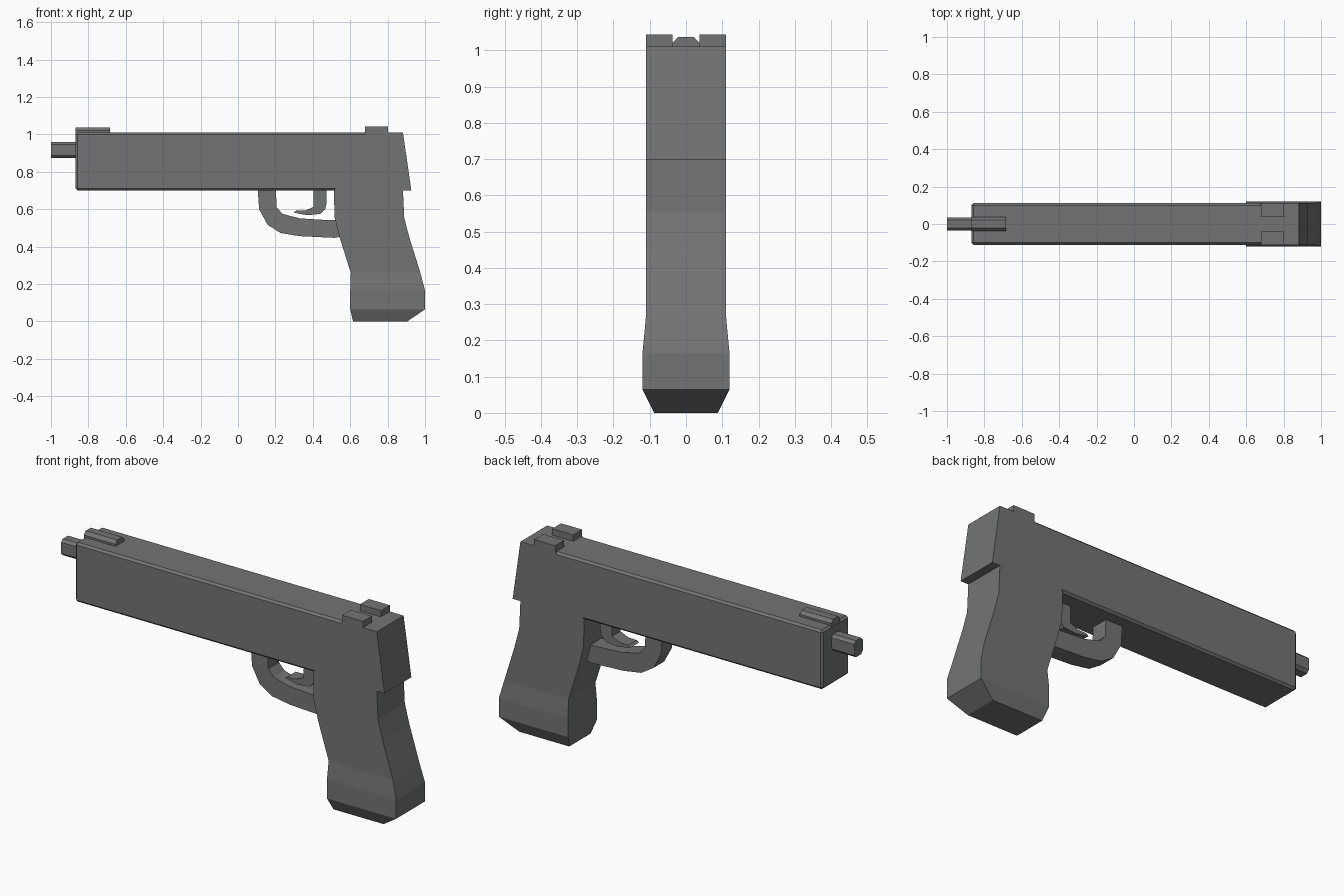
import bpy, bmesh

if "Cube" in bpy.data.objects:
    bpy.data.objects.remove(bpy.data.objects["Cube"])

# Dark gunmetal finish
dark = bpy.data.materials.new("dark_metal")
dark.diffuse_color = (0.17, 0.174, 0.172, 1)
dark.use_nodes = True
dark.node_tree.nodes["Principled BSDF"].inputs["Base Color"].default_value = dark.diffuse_color


def finish(name, bm):
    bmesh.ops.recalc_face_normals(bm, faces=bm.faces)
    mesh = bpy.data.meshes.new(name)
    bm.to_mesh(mesh)
    bm.free()
    mesh.materials.append(dark)
    obj = bpy.data.objects.new(name, mesh)
    bpy.context.collection.objects.link(obj)
    return obj


def loft(name, rings):
    """Closed solid through rings of equal point count."""
    bm = bmesh.new()
    rings = [[bm.verts.new(p) for p in ring] for ring in rings]
    n = len(rings[0])
    for low, high in zip(rings, rings[1:]):
        for i in range(n):
            j = (i + 1) % n
            bm.faces.new((low[i], low[j], high[j], high[i]))
    bm.faces.new(rings[0])
    bm.faces.new(rings[-1])
    return finish(name, bm)


def extrude_profile(name, points, w):
    """Side-view (x, z) outline extruded symmetrically along y."""
    return loft(name, [[(x, y, z) for x, z in points] for y in (-w, w)])


def box(name, x, y, z, bevel=0.0, keep=None):
    """Box from (min, max) ranges, with chamfers on the chosen edges."""
    bm = bmesh.new()
    bmesh.ops.create_cube(bm, size=1)
    for v in bm.verts:
        v.co = [r[0] if c < 0 else r[1] for c, r in zip(v.co, (x, y, z))]
    if bevel:
        bmesh.ops.bevel(bm, geom=[e for e in bm.edges if keep(e)], offset=bevel,
                        segments=1, affect='EDGES')
    return finish(name, bm)


def along_x(e):
    return abs(e.verts[0].co.x - e.verts[1].co.x) > 0.01


# Slide: chamfered front block plus sharp raked rear block
box("slide", (-0.868, 0.69), (-0.111, 0.111), (0.699, 1.01), 0.011,
    lambda e: along_x(e) or e.verts[0].co.x < 0)
extrude_profile("slide_rear", [(0.515, 0.699), (0.927, 0.699), (0.882, 1.01), (0.68, 1.01)], 0.111)

# Barrel tip
box("barrel", (-1.0, -0.85), (-0.035, 0.035), (0.874, 0.96), 0.014, along_x)

# Sights
box("front_sight", (-0.868, -0.685), (-0.037, 0.037), (1.0, 1.037), 0.016,
    lambda e: along_x(e) and e.verts[0].co.z > 1.02)
for side, y in (("left", (0.037, 0.111)), ("right", (-0.111, -0.037))):
    box("rear_sight_" + side, (0.68, 0.802), y, (1.0, 1.043))

# Grip: rectangular sections lofted upward (z, front x, back x, half width)
sections = [
    (0.0, 0.615, 0.905, 0.088),
    (0.065, 0.60, 1.0, 0.12),
    (0.165, 0.60, 1.0, 0.12),
    (0.26, 0.603, 0.975, 0.111),
    (0.45, 0.543, 0.916, 0.111),
    (0.553, 0.517, 0.889, 0.111),
    (0.70, 0.512, 0.882, 0.111),
]
loft("grip", [[(a, -w, z), (b, -w, z), (b, w, z), (a, w, z)] for z, a, b, w in sections])

# Trigger guard
extrude_profile("trigger_guard", [
    (0.105, 0.71), (0.113, 0.60), (0.158, 0.517), (0.227, 0.473), (0.33, 0.456),
    (0.515, 0.447), (0.58, 0.46), (0.58, 0.545), (0.49, 0.541), (0.33, 0.551),
    (0.238, 0.575), (0.207, 0.61), (0.202, 0.71)], 0.045)

# Trigger
extrude_profile("trigger", [
    (0.404, 0.71), (0.404, 0.613), (0.36, 0.593), (0.31, 0.592), (0.297, 0.582),
    (0.37, 0.568), (0.44, 0.575), (0.466, 0.60), (0.473, 0.63), (0.473, 0.71)], 0.035)
